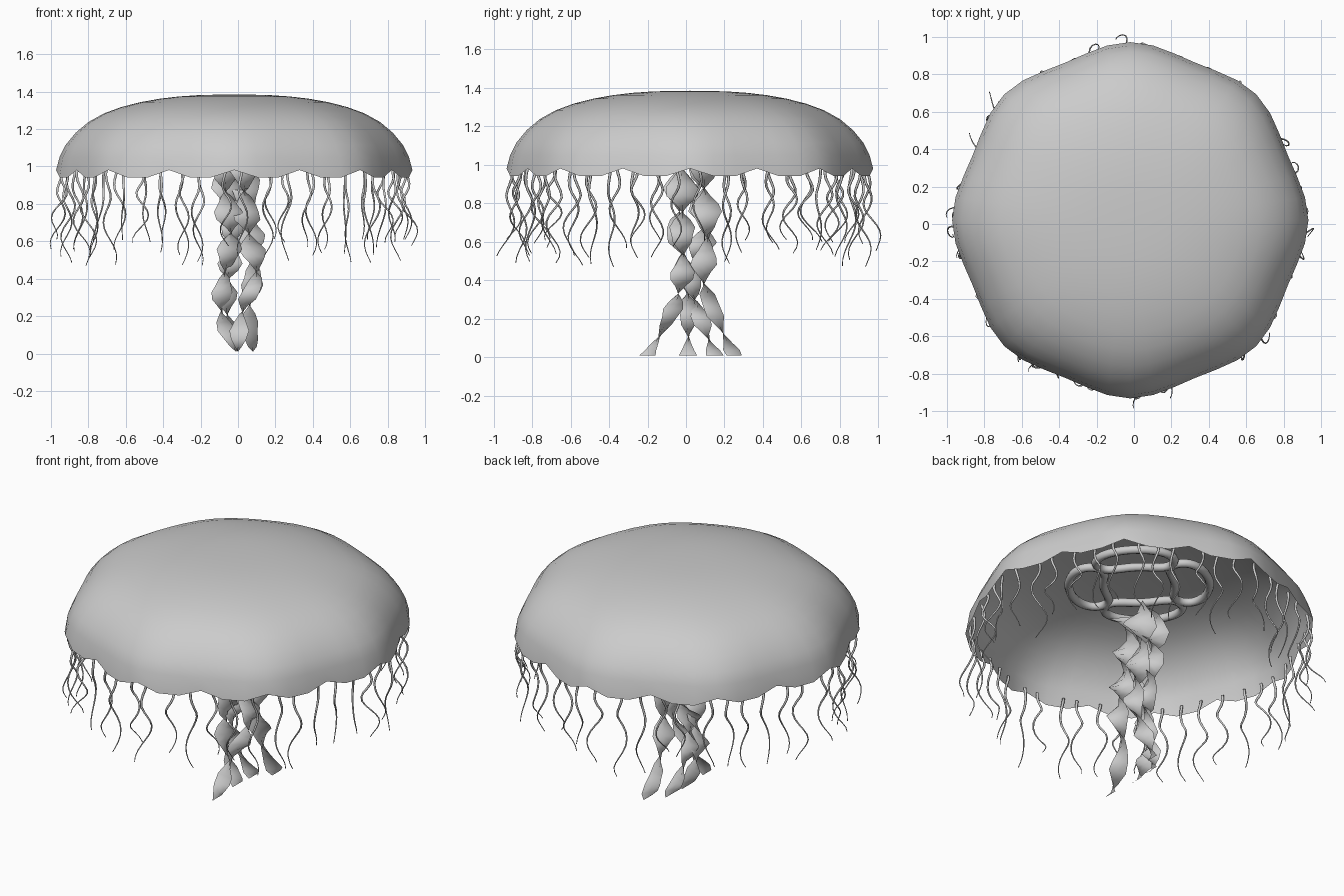
import bpy, math, random
from mathutils import Vector

if "Cube" in bpy.data.objects:
    bpy.data.objects.remove(bpy.data.objects["Cube"])

random.seed(4)
CX, CY = -0.02, 0.02
TAU = math.tau


def mesh_object(name, verts, faces):
    me = bpy.data.meshes.new(name)
    me.from_pydata(verts, [], faces)
    me.update()
    for p in me.polygons:
        p.use_smooth = True
    ob = bpy.data.objects.new(name, me)
    bpy.context.collection.objects.link(ob)
    return ob


def interp(pts, t):
    """Catmull-Rom sample of a list of vectors, t in 0..1."""
    n = len(pts) - 1
    i = min(int(t * n), n - 1)
    f = t * n - i
    a, b, c, d = (pts[max(0, min(n, i + k))] for k in (-1, 0, 1, 2))
    return 0.5 * (2 * b + (c - a) * f + (2 * a - 5 * b + 4 * c - d) * f * f
                  + (3 * b - a - 3 * c + d) * f ** 3)


def tube(name, pts, radii, sides, closed=False):
    """Sweep a round section along a path."""
    n = len(pts)
    verts, faces = [], []
    for i, p in enumerate(pts):
        a = pts[(i - 1) % n] if closed else pts[max(i - 1, 0)]
        b = pts[(i + 1) % n] if closed else pts[min(i + 1, n - 1)]
        t = (b - a).normalized()
        u = t.cross(Vector((0, 0, 1)) if closed else Vector((1, 0, 0))).normalized()
        v = t.cross(u)
        for k in range(sides):
            q = TAU * k / sides
            verts.append(p + (u * math.cos(q) + v * math.sin(q)) * radii[i])
    for i in range(n if closed else n - 1):
        j = (i + 1) % n
        for k in range(sides):
            m = (k + 1) % sides
            faces.append((i * sides + k, i * sides + m, j * sides + m, j * sides + k))
    if not closed:
        faces += [tuple(range(sides))[::-1], tuple(range((n - 1) * sides, n * sides))]
    return mesh_object(name, verts, faces)


# bell: lathed dome with eight bulges and a sixteen-scallop rim
SEG = 48
profile = [(0.1, 1.384), (0.2, 1.381), (0.3, 1.374), (0.4, 1.362), (0.5, 1.344), (0.6, 1.318),
           (0.69, 1.284), (0.77, 1.238), (0.835, 1.18), (0.885, 1.115), (0.915, 1.05), (0.932, 0.955)]
verts, faces = [(CX, CY, 1.385)], []
for r, z in profile:
    s = (r / 0.932) ** 3
    for k in range(SEG):
        a = TAU * k / SEG
        rr = r * (1 + 0.022 * s * math.cos(8 * a))
        zz = z + (0.026 * math.cos(16 * a) if r > 0.93 else 0)
        verts.append((CX + rr * math.cos(a), CY + rr * math.sin(a), zz))
for k in range(SEG):
    m = (k + 1) % SEG
    faces.append((0, 1 + k, 1 + m))
    for i in range(len(profile) - 1):
        b = 1 + i * SEG
        faces.append((b + k, b + SEG + k, b + SEG + m, b + m))
mesh_object("bell", verts, faces)

# four kidney-shaped rings under the dome
for n in range(4):
    base = math.pi / 4 + n * math.pi / 2
    e = Vector((math.cos(base), math.sin(base), 0))
    s = Vector((-e.y, e.x, 0))
    pts = []
    for k in range(40):
        q = TAU * k / 40
        side = 0.215 * math.sin(q)
        out = 0.255 + 0.13 * math.cos(q)
        if math.cos(q) < 0:
            out += 0.07 * math.cos(q) ** 4
        pts.append(Vector((CX, CY, 1.24)) + e * out + s * side)
    tube(f"inner_ring_{n + 1}", pts, [0.024] * 40, 8, closed=True)

# four twisted ribbon arms hanging from the middle: (path, twist start, half turns)
arms = [
    ([(0.03, -0.03, 1.04), (0.04, -0.02, 0.83), (0.06, -0.02, 0.62), (0.10, -0.02, 0.42),
      (0.02, -0.08, 0.22), (0.0, -0.2, 0.01)], 0.6, 5.0),
    ([(-0.08, -0.03, 1.04), (-0.06, -0.03, 0.83), (-0.04, -0.04, 0.62), (-0.07, 0.0, 0.42),
      (-0.09, 0.01, 0.22), (-0.01, 0.01, 0.01)], 1.9, 5.4),
    ([(-0.08, 0.08, 1.04), (-0.05, 0.09, 0.83), (-0.03, 0.09, 0.62), (-0.05, 0.03, 0.42),
      (-0.06, 0.07, 0.22), (0.0, 0.15, 0.01)], 0.2, 5.4),
    ([(0.04, 0.09, 1.04), (0.04, 0.10, 0.83), (0.07, 0.11, 0.62), (0.08, 0.09, 0.42),
      (0.06, 0.15, 0.22), (0.08, 0.25, 0.01)], 1.4, 4.6)]
for n, (path, start, turns) in enumerate(arms):
    path = [Vector(p) for p in path]
    verts, faces = [], []
    N = 26
    for i in range(N + 1):
        t = i / N
        c = interp(path, t)
        # twist finishes edge-on to x so the tips read wide from the side
        a = math.pi / 2 - (1 - t) * turns * math.pi + start * (1 - t)
        half = (0.085 - 0.045 * t) * (1 + 0.18 * math.sin(i * 1.7 + n))
        w = Vector((math.cos(a), math.sin(a), 0)) * half
        verts += [c - w, c, c + w]
        if i:
            b = 3 * i
            faces += [(b - 3, b - 2, b + 1, b), (b - 2, b - 1, b + 2, b + 1)]
    mesh_object(f"oral_arm_{n + 1}", verts, faces)

# fringe of thin wavy tentacles just inside the rim
COUNT = 48
for n in range(COUNT):
    a = TAU * (n + 0.5 + random.uniform(-0.2, 0.2)) / COUNT
    e = Vector((math.cos(a), math.sin(a), 0))
    s = Vector((-e.y, e.x, 0))
    r0 = 0.905 + 0.018 * math.cos(8 * a)
    length = random.uniform(0.36, 0.52)
    ph1, ph2 = random.uniform(0, TAU), random.uniform(0, TAU)
    waves = random.uniform(1.1, 1.6)
    drift = random.uniform(-0.05, 0.07)
    pts, radii = [], []
    for i in range(17):
        t = i / 16
        amp = 0.03 * min(1, t * 3)
        off = e * (amp * math.sin(TAU * waves * t + ph1) + drift * t * t)
        off += s * amp * math.sin(TAU * waves * t + ph2)
        pts.append(Vector((CX, CY, 0.985 - length * t)) + e * r0 + off)
        radii.append(0.008 * (1 - 0.75 * t))
    tube(f"tentacle_{n + 1}", pts, radii, 6)
